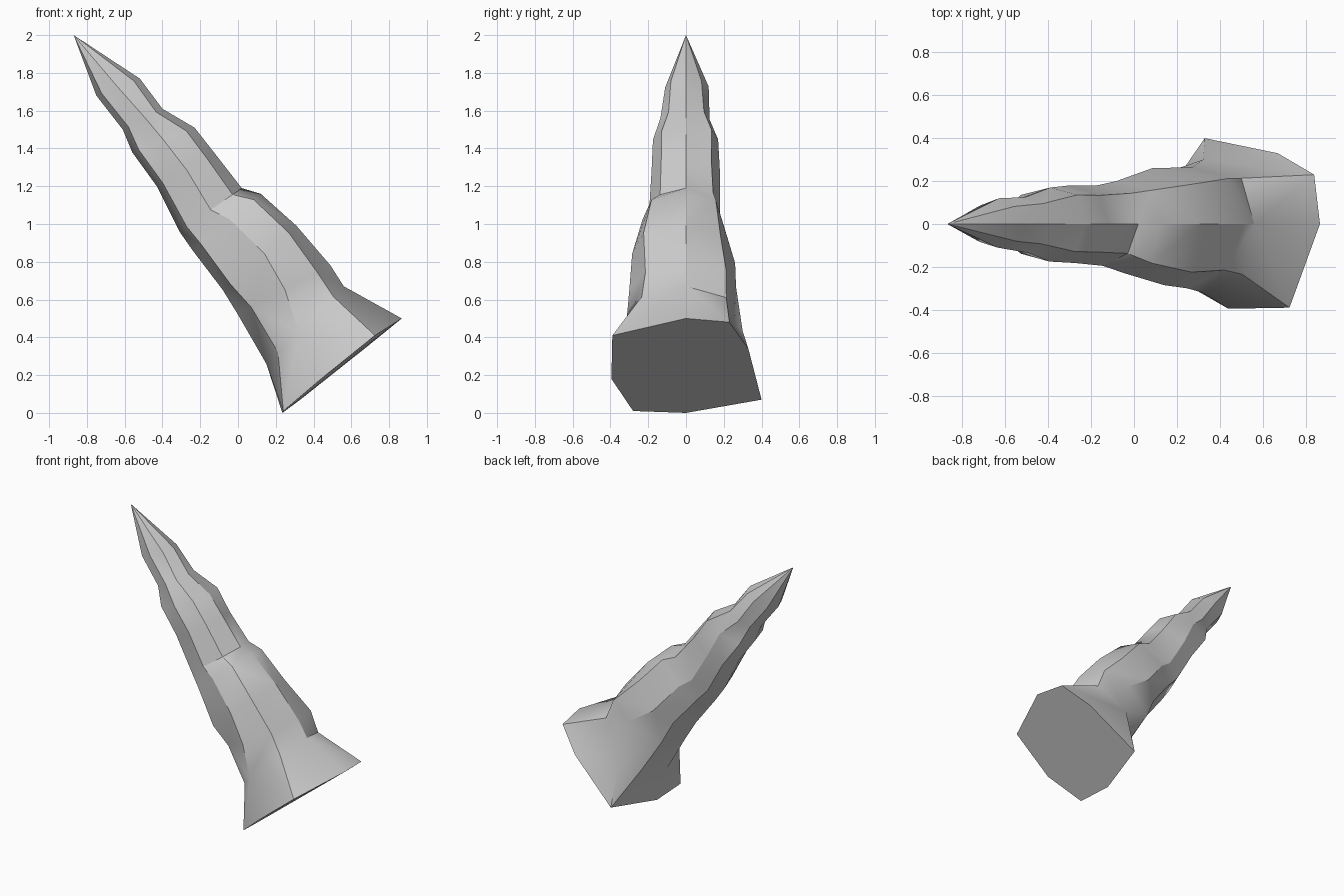
import bpy, bmesh, math, random

if "Cube" in bpy.data.objects:
    bpy.data.objects.remove(bpy.data.objects["Cube"])
random.seed(4)

# Rings up the spike: left (x, z), right (x, z), back y, front y
rings = [
    (0.15, 0.26, 0.56, 0.67, 0.30, -0.32),
    (0.00, 0.52, 0.49, 0.78, 0.265, -0.30),
    (-0.08, 0.65, 0.31, 0.99, 0.26, -0.285),
    (-0.24, 0.86, 0.12, 1.16, 0.20, -0.23),
    (-0.31, 0.96, 0.02, 1.19, 0.18, -0.195),
    (-0.43, 1.20, -0.12, 1.37, 0.18, -0.182),
    (-0.56, 1.38, -0.23, 1.51, 0.17, -0.175),
    (-0.61, 1.50, -0.40, 1.61, 0.125, -0.135),
    (-0.75, 1.68, -0.52, 1.77, 0.12, -0.11),
]
# Slanted, irregular broken base
base = [(0.867, 0, 0.50), (0.84, 0.23, 0.48), (0.67, 0.33, 0.34), (0.33, 0.40, 0.07),
        (0.235, 0, 0.0), (0.24, -0.28, 0.01), (0.44, -0.395, 0.18), (0.725, -0.39, 0.41)]

bm = bmesh.new()
loops = [[bm.verts.new(p) for p in base]]
for lx, lz, rx, rz, yb, yf in rings:
    loop = []
    for k in range(8):
        a = k * math.pi / 4
        c, s = math.cos(a), math.sin(a)
        bulge = random.uniform(0.96, 1.15) if k % 2 else 1.0   # chipped corners
        c, s = c * bulge, s * bulge
        if k % 4 == 2:
            c += random.uniform(-0.2, 0.2)                     # wandering side ridges
        y = s * (yb if s > 0 else -yf)
        loop.append(bm.verts.new(((lx + rx) / 2 + c * (rx - lx) / 2, y,
                                  (lz + rz) / 2 + c * (rz - lz) / 2)))
    loops.append(loop)

# Rock walls, tip and base cap
for i, (lo, hi) in enumerate(zip(loops, loops[1:])):
    for k in range(8):
        n = (k + 1) % 8
        a, b, c, d = lo[k], lo[n], hi[n], hi[k]
        if (i + k) % 2:
            bm.faces.new((a, b, c))
            bm.faces.new((a, c, d))
        else:
            bm.faces.new((a, b, d))
            bm.faces.new((b, c, d))
tip = bm.verts.new((-0.87, 0, 2.0))
for k in range(8):
    bm.faces.new((loops[-1][k], loops[-1][(k + 1) % 8], tip))
bm.faces.new(loops[0][::-1])
bmesh.ops.recalc_face_normals(bm, faces=bm.faces[:])

mesh = bpy.data.meshes.new("rock_spike")
bm.to_mesh(mesh)
bm.free()
spike = bpy.data.objects.new("rock_spike", mesh)
bpy.context.collection.objects.link(spike)
bpy.context.view_layer.objects.active = spike
spike.select_set(True)
bpy.ops.object.shade_smooth_by_angle(angle=math.radians(30))
